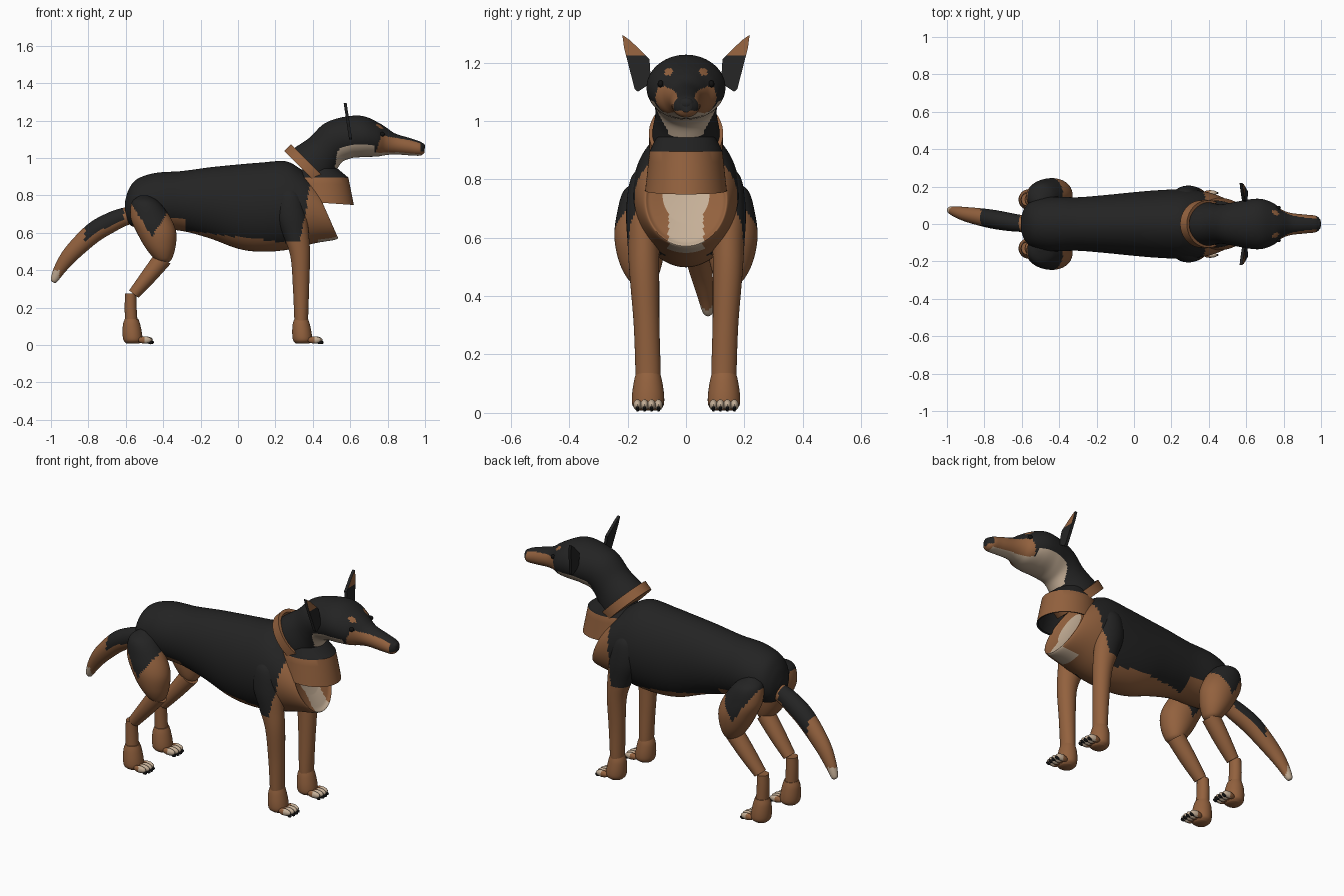
import bpy, bmesh
from math import sin, cos, pi, radians
from mathutils import Vector

if "Cube" in bpy.data.objects:
    bpy.data.objects.remove(bpy.data.objects["Cube"])


def material(name, rgb):
    m = bpy.data.materials.new(name)
    m.use_nodes = True
    m.diffuse_color = (*rgb, 1)
    bsdf = m.node_tree.nodes["Principled BSDF"]
    bsdf.inputs["Base Color"].default_value = (*rgb, 1)
    bsdf.inputs["Roughness"].default_value = 0.8
    return m


MATS = [material("black_fur", (0.017, 0.017, 0.017)),
        material("tan_fur", (0.29, 0.12, 0.048)),
        material("cream_fur", (0.56, 0.43, 0.31)),
        material("eye_black", (0.006, 0.006, 0.006))]
BLACK, TAN, CREAM, EYE = range(4)


def finish(name, bm, rule, angle=45):
    """Turn a bmesh into an object, painting each face by rule(centre, normal)."""
    bmesh.ops.recalc_face_normals(bm, faces=bm.faces)
    for f in bm.faces:
        f.material_index = rule(f.calc_center_median(), f.normal) if callable(rule) else rule
    me = bpy.data.meshes.new(name)
    bm.to_mesh(me)
    bm.free()
    for m in MATS:
        me.materials.append(m)
    ob = bpy.data.objects.new(name, me)
    bpy.context.collection.objects.link(ob)
    bpy.ops.object.select_all(action='DESELECT')
    ob.select_set(True)
    bpy.context.view_layer.objects.active = ob
    bpy.ops.object.shade_smooth_by_angle(angle=radians(angle))
    return ob


def spline(p, i, t):
    """Catmull-Rom blend of station tuples."""
    a, b, c, d = (p[max(0, min(len(p) - 1, i + k))] for k in (-1, 0, 1, 2))
    return [0.5 * (2 * q + (r - o) * t + (2 * o - 5 * q + 4 * r - s) * t * t
                   + (3 * q - o - 3 * r + s) * t ** 3) for o, q, r, s in zip(a, b, c, d)]


def loft(name, stations, rule, segs=32, steps=5, smooth=True, angle=45):
    """Skin ellipses (x, y, z, half width, half height, tilt in degrees)."""
    path = []
    for i in range(len(stations) - 1):
        for k in range(steps):
            t = k / steps
            path.append(spline(stations, i, t) if smooth else
                        [a + (b - a) * t for a, b in zip(stations[i], stations[i + 1])])
    path.append(stations[-1])
    bm = bmesh.new()
    rings = []
    for x, y, z, w, h, tilt in path:
        up = Vector((-sin(radians(tilt)), 0, cos(radians(tilt))))
        rings.append([bm.verts.new(Vector((x, y + w * cos(a), z)) + up * h * sin(a))
                      for a in (2 * pi * j / segs for j in range(segs))])
    for r, s in zip(rings, rings[1:]):
        for j in range(segs):
            k = (j + 1) % segs
            bm.faces.new((r[j], r[k], s[k], s[j]))
    bm.faces.new(rings[0])
    bm.faces.new(rings[-1])
    return finish(name, bm, rule, angle)


def ball(name, centre, size, rule):
    bm = bmesh.new()
    bmesh.ops.create_uvsphere(bm, u_segments=16, v_segments=10, radius=1)
    for v in bm.verts:
        v.co = Vector(centre) + Vector(size) * v.co
    return finish(name, bm, rule)


# Torso with scooped chest front
def torso_paint(c, n):
    if c.x > 0.43 and abs(c.y) < 0.06 and c.z < 0.76:
        return CREAM
    if c.x > 0.34 + 0.15 * (c.z - 0.57) and c.z < 0.9:
        return TAN
    belly = 0.68 if c.x < -0.29 else 0.59 - 0.12 * (c.x + 0.1)
    if c.x < -0.45:
        belly = 0.64
    return TAN if c.z < belly else BLACK


loft("torso", [(-.605, 0, .735, .03, .03, 0), (-.585, 0, .74, .085, .09, 0),
               (-.54, 0, .757, .125, .13, 0), (-.44, 0, .77, .145, .15, 0),
               (-.3, 0, .77, .143, .16, 0), (-.15, 0, .76, .155, .19, 0),
               (0, 0, .74, .17, .225, 0), (.12, 0, .737, .18, .238, 0),
               (.25, 0, .745, .185, .238, 0), (.37, 0, .745, .175, .205, 12),
               (.46, 0, .73, .145, .178, 23), (.455, 0, .733, .125, .155, 23),
               (.435, 0, .745, .08, .1, 23)], torso_paint, 80, 8)


# Neck and head in one skin
def head_paint(c, n):
    if c.x > 0.975:
        return BLACK if c.z > 1.035 else TAN
    if (c - Vector((c.x, 0.06 if c.y > 0 else -0.06, 1.168))).length < 0.013 and c.x > 0.72:
        return TAN
    if c.z > 0.93 and c.x > 0.5 and n.z < (-0.45 if c.x < 0.73 else -0.8):
        return CREAM
    if c.x > 0.74 + 0.35 * (c.z - 1.04) and c.z < 1.12 - 0.17 * (c.x - 0.77) and n.z < 0.75:
        return TAN
    return BLACK


loft("neck_and_head", [(.37, 0, .93, .115, .14, 45), (.40, 0, .96, .115, .135, 45),
                       (.457, 0, 1.025, .105, .112, 40), (.515, 0, 1.085, .112, .113, 24),
                       (.605, 0, 1.112, .13, .113, 0), (.68, 0, 1.113, .134, .108, 0),
                       (.745, 0, 1.1, .112, .092, 0), (.79, 0, 1.09, .077, .075, 0),
                       (.84, 0, 1.075, .059, .056, 0), (.92, 0, 1.06, .05, .046, 0),
                       (.975, 0, 1.05, .043, .037, 0), (.998, 0, 1.05, .02, .02, 0)],
     head_paint, 80, 8)
ball("nose", (.985, 0, 1.06), (.016, .028, .02), BLACK)

# Collar band, tilted along the neck
loft("collar", [(.362, 0, .922, .127, .163, 45), (.398, 0, .958, .127, .163, 45),
                (.398, 0, .958, .11, .145, 45), (.362, 0, .922, .11, .145, 45)],
     TAN, 64, 1, False, 30)


# Flared chest flap hanging under the neck, dark inside
def flap_paint(c, n):
    outward = n.x * (c.x - 0.445) + n.y * c.y
    return TAN if outward > 0 and c.z < 0.9 and abs(n.z) < 0.6 else BLACK


loft("chest_flap", [(.44, 0, .945, .1, .09, 90), (.44, 0, .895, .125, .15, 90),
                    (.455, 0, .76, .14, .165, 86), (.455, 0, .762, .13, .155, 86),
                    (.44, 0, .885, .115, .14, 90)], flap_paint, 64, 4, False, 30)


# Tail
def tail_paint(c, n):
    if c.x < -0.955 and c.z < 0.4:
        return CREAM
    return BLACK if -0.82 < c.x < -0.61 and n.z > -0.25 else TAN


loft("tail", [(-.5, 0, .70, .04, .045, 15), (-.6, .003, .688, .045, .048, 20),
              (-.69, .015, .65, .05, .054, -28 + 55), (-.78, .03, .595, .05, .054, 34),
              (-.89, .05, .49, .04, .045, 46), (-.95, .065, .41, .029, .033, 58),
              (-.982, .074, .35, .019, .02, 63), (-.988, .075, .335, .008, .009, 63)],
     tail_paint, 40, 8)


def front_paint(c, n):
    edge = 0.33 + 0.22 * (c.z - 0.56)
    return BLACK if c.z > 0.74 or (c.z > 0.56 and c.x < edge) else TAN


def thigh_paint(c, n):
    return BLACK if c.z > 0.58 + 1.6 * abs(c.x + 0.46) else TAN


def paw(name, x, y):
    """Rounded foot with four toes and claws."""
    loft(name, [(x - .004, y, .14, .04, .036, 90), (x - .004, y, .11, .048, .046, 90),
                (x, y, .06, .055, .052, 90), (x + .003, y, .025, .053, .05, 90),
                (x + .003, y, .008, .035, .035, 90)], TAN)
    for i in range(4):
        k = i - 1.5
        tx, ty = x + .075 - .006 * abs(k), y + .024 * k
        ball(f"{name}_toe_{i + 1}", (tx, ty, .027), (.038, .015, .019),
             lambda c, n: CREAM if c.x > x + .062 else TAN)
        ball(f"{name}_claw_{i + 1}", (tx + .03, ty, .014), (.014, .006, .01), EYE)


for side, s in (("left", 1), ("right", -1)):
    def at(rows):
        return [(x, s * y, z, w, h, t) for x, y, z, w, h, t in rows]

    # Front leg
    loft(side + "_front_leg", at([
        (.27, .13, .85, .02, .02, 90), (.275, .14, .80, .05, .06, 90),
        (.287, .145, .69, .06, .08, 90), (.312, .145, .58, .055, .068, 90),
        (.333, .143, .47, .05, .052, 90), (.337, .135, .3, .044, .043, 90),
        (.338, .13, .14, .043, .037, 90), (.34, .13, .08, .04, .036, 90)]), front_paint, 48, 8)
    paw(side + "_front_paw", .342, s * .13)

    # Hind leg: thigh, shin and hock
    loft(side + "_thigh", at([
        (-.5, .12, .80, .02, .02, 90), (-.495, .14, .765, .07, .072, 90),
        (-.467, .152, .68, .085, .107, 90), (-.435, .157, .6, .088, .105, 90),
        (-.415, .155, .52, .075, .08, 90), (-.40, .15, .46, .05, .046, 90),
        (-.395, .15, .44, .02, .02, 90)]), thigh_paint, 56, 8)
    loft(side + "_shin", at([
        (-.4, .14, .465, .048, .05, 52), (-.48, .135, .365, .045, .042, 52),
        (-.557, .13, .272, .035, .032, 52)]), TAN)
    loft(side + "_hock", at([
        (-.573, .13, .275, .033, .03, 90), (-.574, .13, .2, .035, .032, 90),
        (-.568, .13, .08, .037, .034, 90)]), TAN)
    paw(side + "_hind_paw", -.565, s * .13)

    # Ear plate, tan on the front of the tip
    bm = bmesh.new()
    outline = [(.218, 1.295), (.19, 1.275), (.125, 1.212), (.12, 1.13),
               (.165, 1.10), (.176, 1.11), (.212, 1.25)]
    face = bm.faces.new([bm.verts.new((.61 - .15 * (z - 1.1), s * y, z)) for y, z in outline])
    lid = bmesh.ops.extrude_face_region(bm, geom=[face])["geom"]
    for v in lid:
        if isinstance(v, bmesh.types.BMVert):
            v.co.x -= .016
    bmesh.ops.bisect_plane(bm, geom=bm.verts[:] + bm.edges[:] + bm.faces[:],
                           plane_co=(0, 0, 1.225), plane_no=(0, 0, 1))
    finish(side + "_ear", bm, lambda c, n: TAN if n.x > 0.5 and c.z > 1.225 else BLACK, 30)

    ball(side + "_eye", (.772, s * .087, 1.127), (.013, .01, .012), EYE)
